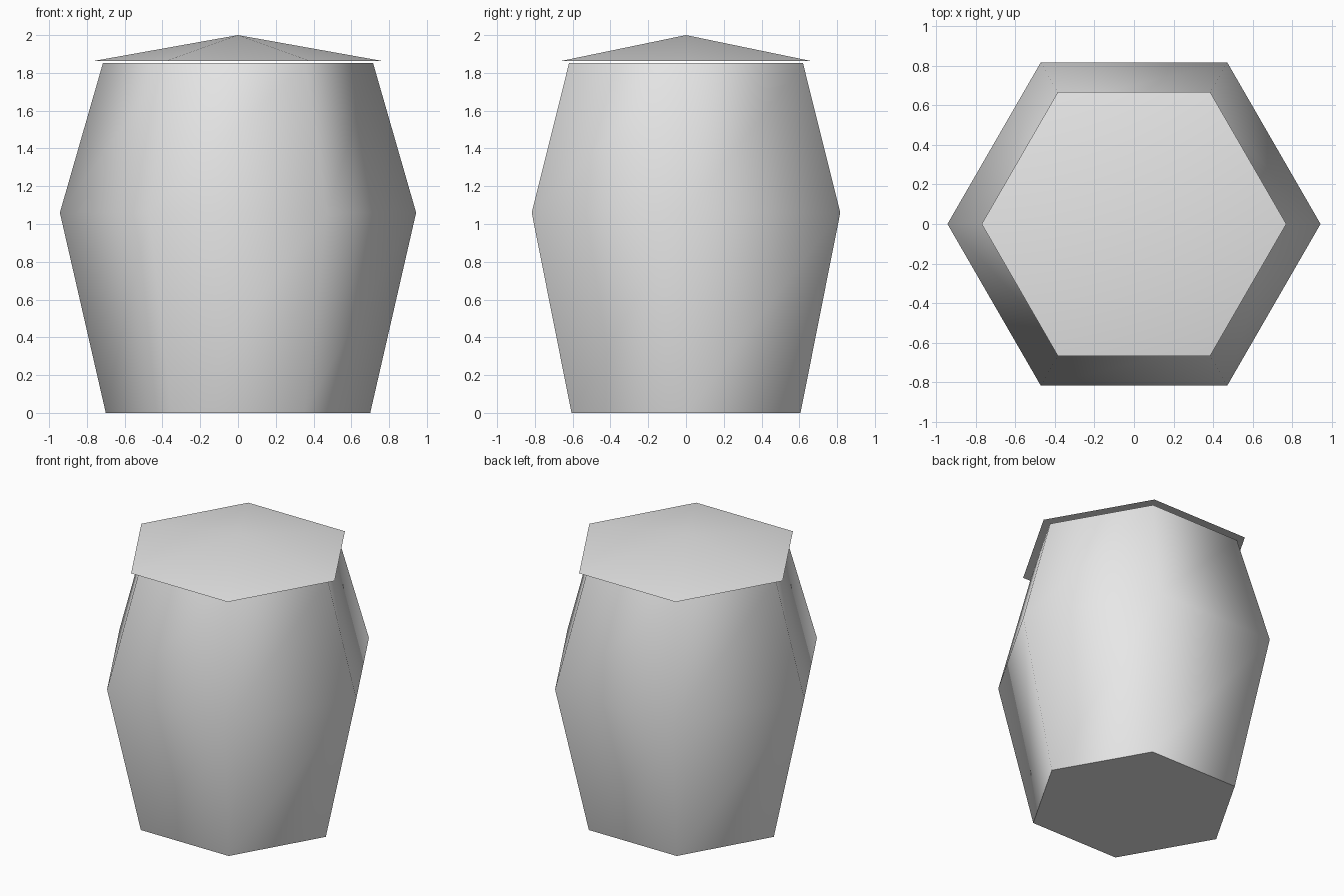
import bpy
import bmesh
from math import cos, sin, pi, radians

SIDES = 6

cube = bpy.data.objects.get("Cube")
if cube:
    bpy.data.objects.remove(cube, do_unlink=True)

# Single plain grey
grey = bpy.data.materials.new("light_grey")
grey.use_nodes = True
colour = (0.8, 0.8, 0.8, 1.0)
grey.diffuse_color = colour
grey.node_tree.nodes["Principled BSDF"].inputs["Base Color"].default_value = colour


def add_ring(bm, radius, z):
    """Hexagonal ring with corners on the x axis."""
    angles = [2 * pi * i / SIDES for i in range(SIDES)]
    return [bm.verts.new((radius * cos(a), radius * sin(a), z)) for a in angles]


def finish(bm, name):
    """Turn the bmesh into a smooth shaded object."""
    mesh = bpy.data.meshes.new(name)
    bm.to_mesh(mesh)
    bm.free()
    mesh.materials.append(grey)
    obj = bpy.data.objects.new(name, mesh)
    bpy.context.collection.objects.link(obj)
    bpy.ops.object.select_all(action="DESELECT")
    obj.select_set(True)
    bpy.context.view_layer.objects.active = obj
    bpy.ops.object.shade_smooth_by_angle(angle=radians(70))
    return obj


# Bulging body, closed at both ends
bm = bmesh.new()
rings = [add_ring(bm, r, z) for r, z in ((0.7, 0), (0.943, 1.06), (0.715, 1.852))]
for low, high in zip(rings, rings[1:]):
    for i in range(SIDES):
        j = (i + 1) % SIDES
        bm.faces.new((low[i], low[j], high[j], high[i]))
bm.faces.new(rings[0][::-1])
bm.faces.new(rings[-1])
finish(bm, "barrel_body")

# Shallow pointed lid, open underneath, floating just above the body
bm = bmesh.new()
rim = add_ring(bm, 0.77, 1.862)
tip = bm.verts.new((0, 0, 2))
for i in range(SIDES):
    bm.faces.new((rim[i], rim[(i + 1) % SIDES], tip))
finish(bm, "lid")
